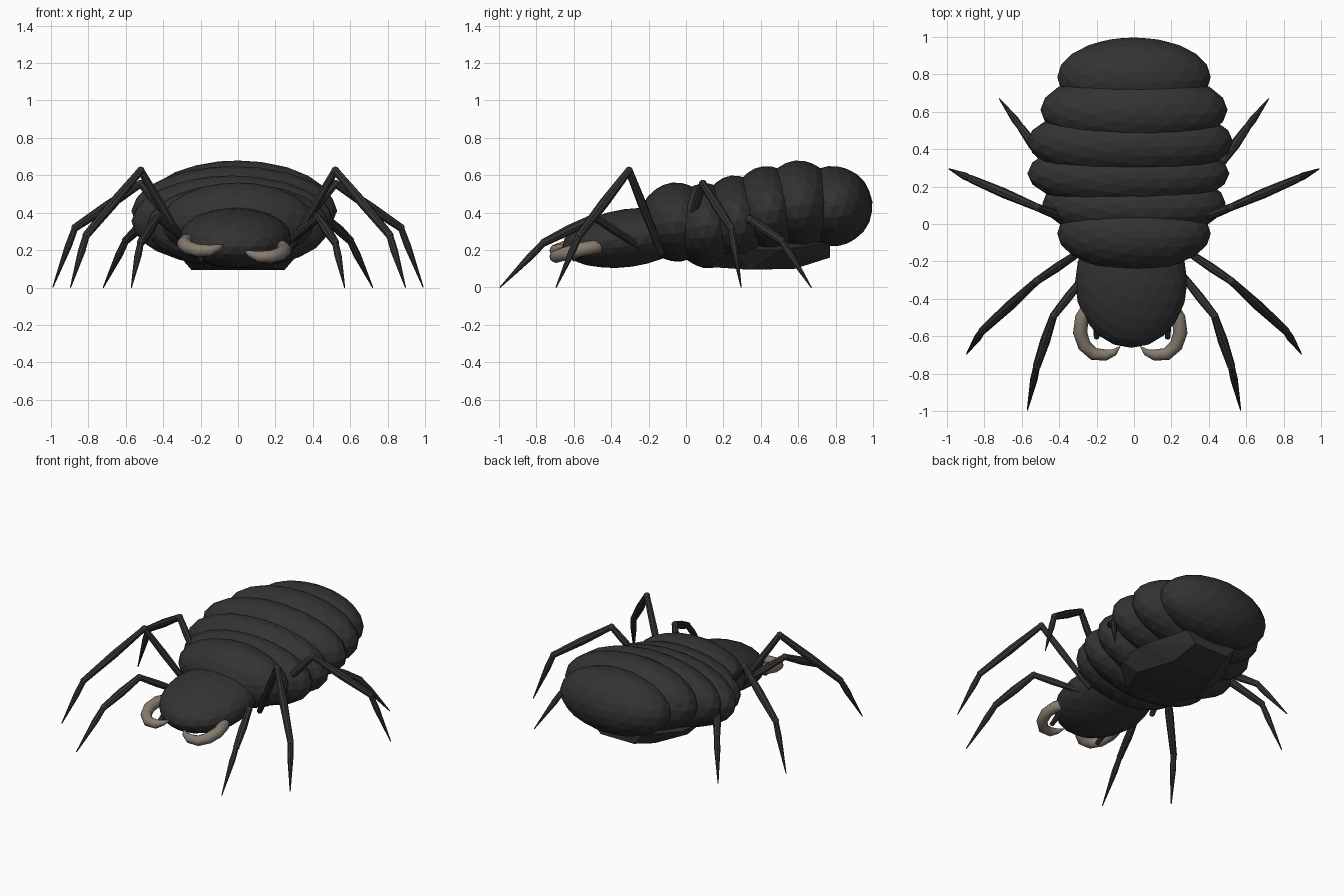
import bpy, bmesh
from mathutils import Vector

cube = bpy.data.objects.get("Cube")
if cube:
    bpy.data.objects.remove(cube, do_unlink=True)


def material(name, rgb):
    m = bpy.data.materials.new(name)
    m.use_nodes = True
    m.diffuse_color = (*rgb, 1)
    bsdf = m.node_tree.nodes["Principled BSDF"]
    bsdf.inputs["Base Color"].default_value = (*rgb, 1)
    bsdf.inputs["Roughness"].default_value = 0.8
    return m


SHELL = material("charcoal shell", (0.033, 0.033, 0.033))
HORN = material("taupe horn", (0.24, 0.20, 0.16))


def finish(name, bm, mat, smooth=False):
    bmesh.ops.recalc_face_normals(bm, faces=bm.faces)
    mesh = bpy.data.meshes.new(name)
    bm.to_mesh(mesh)
    bm.free()
    mesh.materials.append(mat)
    for p in mesh.polygons:
        p.use_smooth = smooth
    ob = bpy.data.objects.new(name, mesh)
    bpy.context.collection.objects.link(ob)
    return ob


def ellipsoid(name, centre, radii, tilt=0.0):
    bm = bmesh.new()
    bmesh.ops.create_icosphere(bm, subdivisions=3, radius=1)
    ob = finish(name, bm, SHELL)
    ob.location, ob.scale = centre, radii
    ob.rotation_euler.x = tilt
    return ob


def tube(name, points, radii, mat, sides=8, smooth=False):
    """Loft rings of the given radii along a path of points."""
    bm = bmesh.new()
    pts = [Vector(p) for p in points]
    rings = []
    for i, (p, r) in enumerate(zip(pts, radii)):
        d = pts[min(i + 1, len(pts) - 1)] - pts[max(i - 1, 0)]
        turn = d.to_track_quat('Z', 'Y').to_matrix().to_4x4()
        turn.translation = p
        rings.append(bmesh.ops.create_circle(
            bm, cap_ends=False, segments=sides, radius=r, matrix=turn)["verts"])
    for a, b in zip(rings, rings[1:]):
        for k in range(sides):
            n = (k + 1) % sides
            bm.faces.new((a[k], a[n], b[n], b[k]))
    bm.faces.new(rings[0])
    bm.faces.new(rings[-1])
    return finish(name, bm, mat, smooth)


# Head, sloping down to the mouth
ellipsoid("head", (-0.015, -0.31, 0.265), (0.30, 0.355, 0.155), 0.14)

# Overlapping body rings: x, y, z, then radii
RINGS = [
    (0.00, -0.05, 0.350, 0.41, 0.20, 0.212),
    (0.00, 0.11, 0.330, 0.49, 0.19, 0.228),
    (-0.03, 0.27, 0.355, 0.54, 0.19, 0.245),
    (-0.02, 0.44, 0.410, 0.55, 0.20, 0.240),
    (0.00, 0.61, 0.440, 0.50, 0.21, 0.240),
    (0.00, 0.785, 0.435, 0.41, 0.213, 0.215),
]
for i, (x, y, z, rx, ry, rz) in enumerate(RINGS):
    ellipsoid(f"body_ring_{i + 1}", (x, y, z), (rx, ry, rz), 0.12)

# Angular belly plate under the rings
bm = bmesh.new()
for x, y, z in [(0.16, 0.12, 0.11), (0.25, 0.34, 0.095), (0.16, 0.58, 0.10),
                (0.13, 0.77, 0.16), (0.20, 0.77, 0.24), (0.33, 0.50, 0.20),
                (0.34, 0.25, 0.20), (0.20, 0.10, 0.25)]:
    for s in (-1, 1):
        bm.verts.new((s * x, y, z))
bmesh.ops.convex_hull(bm, input=bm.verts)
finish("belly_plate", bm, SHELL)

# Legs: root, knee, ankle, foot
LEGS = {
    "front": [(0.24, -0.25, 0.22), (0.43, -0.49, 0.375), (0.52, -0.76, 0.24), (0.57, -0.995, 0)],
    "second": [(0.26, -0.13, 0.18), (0.52, -0.305, 0.625), (0.81, -0.57, 0.28), (0.895, -0.695, 0)],
    "third": [(0.34, 0.02, 0.34), (0.52, 0.09, 0.555), (0.87, 0.24, 0.32), (0.99, 0.295, 0)],
    "rear": [(0.34, 0.18, 0.28), (0.48, 0.34, 0.365), (0.60, 0.51, 0.25), (0.72, 0.67, 0)],
}
for s, side in ((1, "left"), (-1, "right")):
    for name, path in LEGS.items():
        root, knee, ankle, foot = [Vector((s * x, y, z)) for x, y, z in path]
        tube(f"{name}_thigh_{side}", (root, root.lerp(knee, 0.6), knee),
             (0.018, 0.024, 0.02), SHELL)
        tube(f"{name}_shin_{side}", (knee, knee.lerp(ankle, 0.5), ankle),
             (0.02, 0.027, 0.021), SHELL)
        tube(f"{name}_foot_{side}", (ankle, ankle.lerp(foot, 0.3), foot),
             (0.018, 0.02, 0.003), SHELL)
        for joint, p in (("knee", knee), ("ankle", ankle)):
            ellipsoid(f"{name}_{joint}_{side}", p, (0.021,) * 3)

# Curved pincers and small feelers beside the mouth
PINCER = [(0.22, -0.43, 0.235), (0.258, -0.50, 0.23), (0.268, -0.58, 0.215),
          (0.245, -0.65, 0.195), (0.195, -0.695, 0.18), (0.13, -0.70, 0.18),
          (0.085, -0.685, 0.195), (0.055, -0.655, 0.21)]
for s, side, lift in ((1, "left", -0.015), (-1, "right", 0.018)):
    path = [(s * x - 0.02, y, z + lift) for x, y, z in PINCER]
    tube(f"pincer_{side}", path, (0.03, 0.037, 0.038, 0.036, 0.034, 0.03, 0.018, 0.003),
         HORN, 12, True)
    tube(f"feeler_{side}", [(s * 0.19 - 0.01, -0.50, 0.20), (s * 0.19 - 0.01, -0.56, 0.18),
                            (s * 0.19 - 0.01, -0.61, 0.15)], (0.02, 0.018, 0.014), SHELL)
